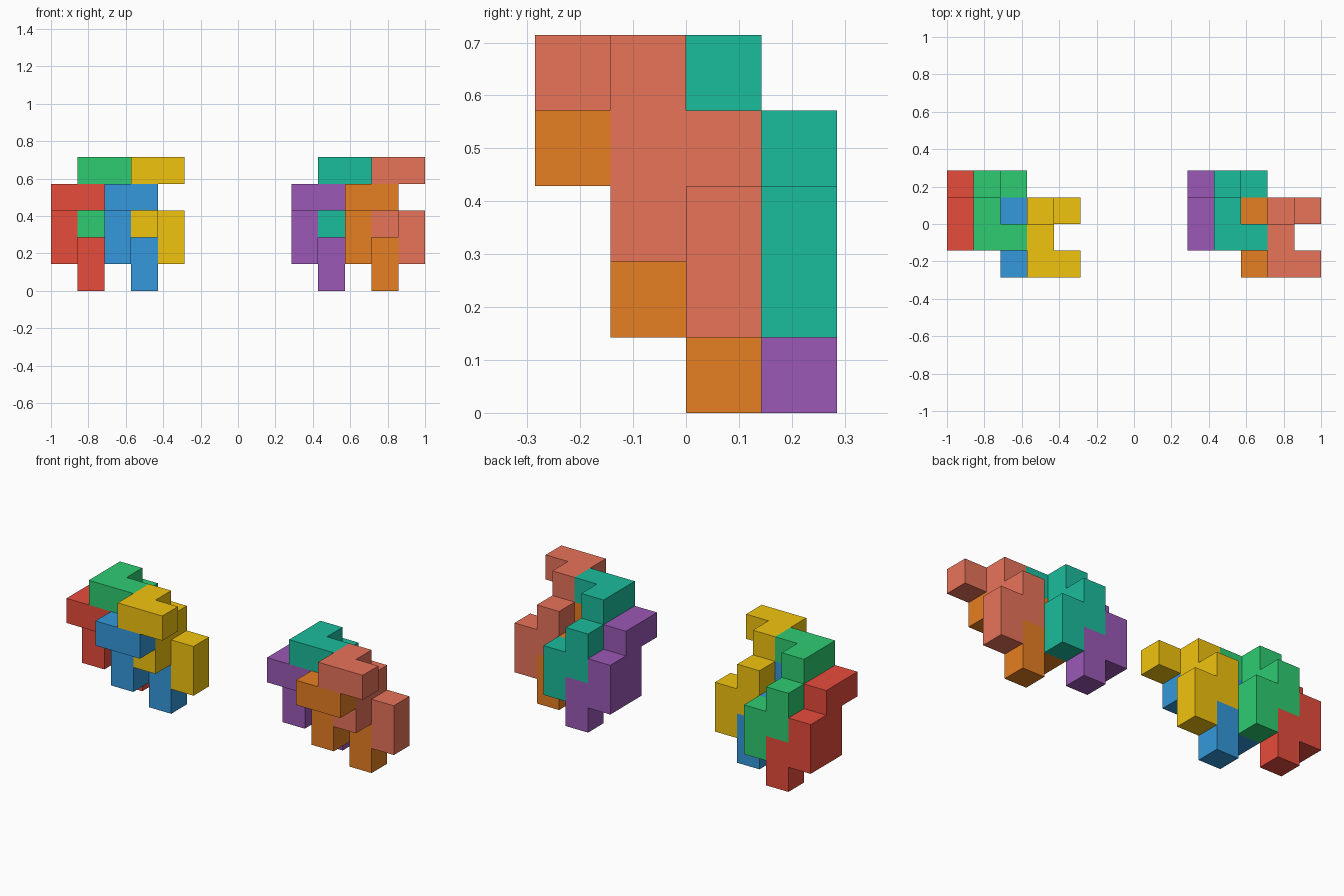
import bpy, bmesh
from mathutils import Vector

if "Cube" in bpy.data.objects:
    bpy.data.objects.remove(bpy.data.objects["Cube"])

U = 1 / 7  # cube edge

# Cells of the one repeating block: back plate, top hook and lower leg
PLATE = [(0, 1, 3), (0, 2, 3), (0, 2, 2), (0, 2, 1), (0, 3, 2), (0, 3, 1)]
HOOK = [(1, 1, 3)]
LEG = [(1, 3, 1), (1, 3, 0)]
CELLS = PLATE + HOOK + LEG


def srgb(code):
    vals = [int(code[i:i + 2], 16) / 255 for i in (0, 2, 4)]
    return [v / 12.92 if v <= 0.04045 else ((v + 0.055) / 1.055) ** 2.4 for v in vals] + [1]


def block(name, shift, colour):
    bm = bmesh.new()
    taken = {Vector(c).to_tuple(0) for c in CELLS}
    inner = []
    for c in CELLS:
        made = bmesh.ops.create_cube(bm, size=1)["verts"]
        bmesh.ops.translate(bm, verts=made, vec=c)
        bm.normal_update()
        # faces shared with a neighbouring cell are dropped
        for f in {f for v in made for f in v.link_faces}:
            if (Vector(c) + f.normal).to_tuple(0) in taken:
                inner.append(f)
    bmesh.ops.delete(bm, geom=inner, context='FACES')
    bmesh.ops.remove_doubles(bm, verts=bm.verts, dist=0.001)
    bmesh.ops.dissolve_limit(bm, angle_limit=0.01, verts=bm.verts, edges=bm.edges)
    bmesh.ops.translate(bm, verts=bm.verts, vec=Vector(shift) + Vector((0.5, -1.5, 0.5)))
    bmesh.ops.scale(bm, verts=bm.verts, vec=(U, U, U))
    me = bpy.data.meshes.new(name)
    bm.to_mesh(me)
    bm.free()
    mat = bpy.data.materials.new(name)
    mat.diffuse_color = srgb(colour)
    mat.use_nodes = True
    mat.node_tree.nodes["Principled BSDF"].inputs["Base Color"].default_value = mat.diffuse_color
    me.materials.append(mat)
    bpy.context.collection.objects.link(bpy.data.objects.new(name, me))


# Four interlocking blocks per cluster, two clusters side by side
STEPS = [(0, 0, 0), (1, 0, 1), (2, -1, 0), (3, -1, 1)]
CLUSTERS = [
    (-7, [("red", "e74c3c"), ("green", "2ecc71"), ("blue", "3498db"), ("yellow", "f1c40f")]),
    (2, [("purple", "9b59b6"), ("teal", "1abc9c"), ("orange", "e67e22"), ("coral", "e8735a")]),
]
for x0, colours in CLUSTERS:
    for (dx, dy, dz), (label, code) in zip(STEPS, colours):
        block(label + "_block", (x0 + dx, dy, dz), code)
